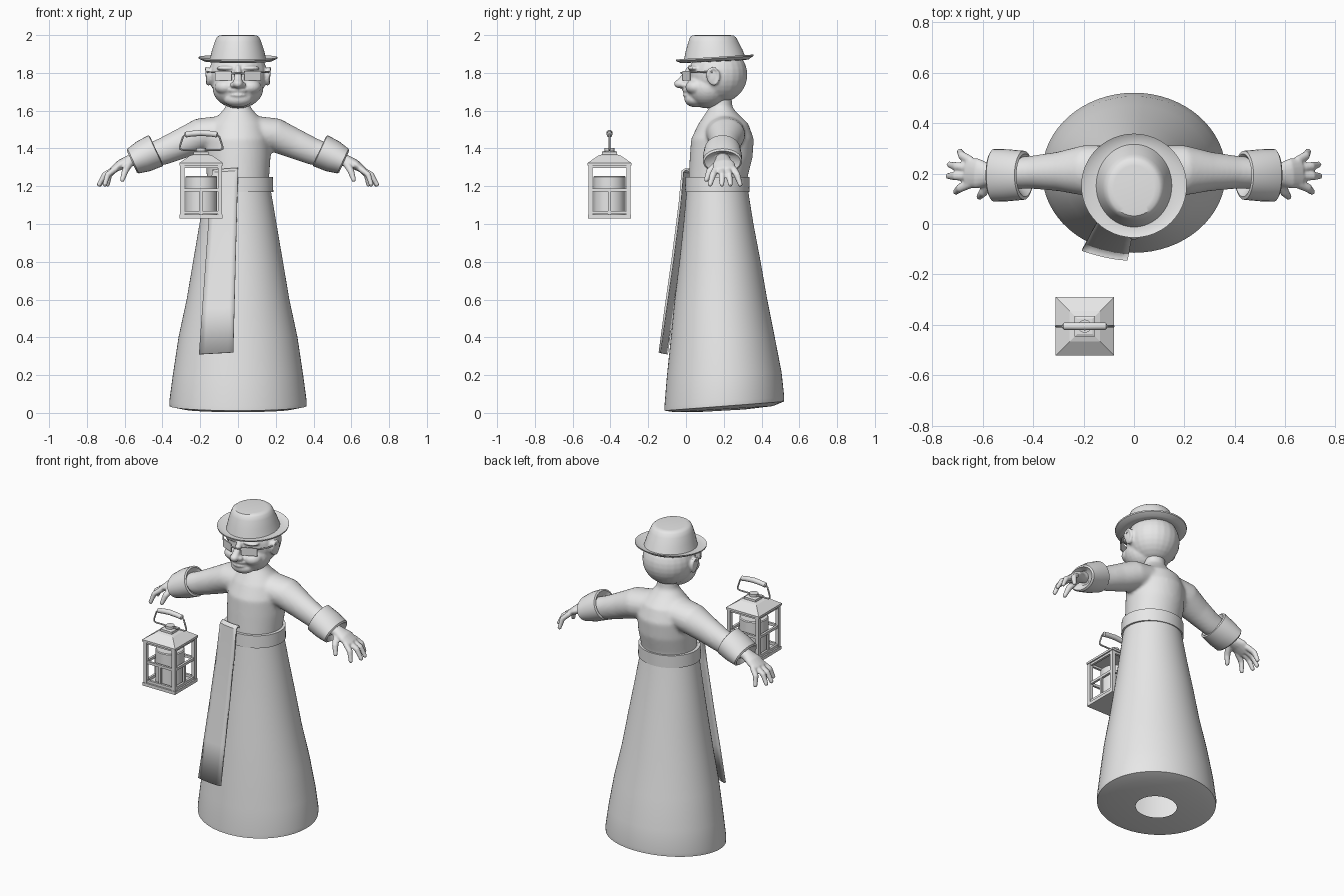
import bpy, bmesh, math
from mathutils import Vector, Matrix

if "Cube" in bpy.data.objects:
    bpy.data.objects.remove(bpy.data.objects["Cube"], do_unlink=True)

clay = bpy.data.materials.new("plain_grey")
clay.use_nodes = True
GREY = (0.8, 0.8, 0.8, 1)
clay.diffuse_color = GREY
clay.node_tree.nodes["Principled BSDF"].inputs["Base Color"].default_value = GREY


def finish(name, bm, voxel=0, smooth=True):
    """Turn a bmesh into a named object, optionally fused by voxel remesh."""
    bmesh.ops.recalc_face_normals(bm, faces=bm.faces)
    me = bpy.data.meshes.new(name)
    bm.to_mesh(me)
    bm.free()
    me.materials.append(clay)
    ob = bpy.data.objects.new(name, me)
    bpy.context.collection.objects.link(ob)
    if voxel:
        mod = ob.modifiers.new("fuse", 'REMESH')
        mod.mode = 'VOXEL'
        mod.voxel_size = voxel
        mod.use_smooth_shade = True
        mod = ob.modifiers.new("soften", 'SMOOTH')
        mod.factor = 0.5
        mod.iterations = 5
    elif smooth:
        bpy.ops.object.select_all(action='DESELECT')
        ob.select_set(True)
        bpy.context.view_layer.objects.active = ob
        bpy.ops.object.shade_smooth_by_angle(angle=math.radians(35))
    return ob


def loft(bm, rings, n=32, caps=True, phase=0):
    """Skin through elliptical rings given as centre and two half axes."""
    loops = []
    for c, u, v in rings:
        angles = [2 * math.pi * (i + phase) / n for i in range(n)]
        loops.append([bm.verts.new(Vector(c) + Vector(u) * math.cos(a) + Vector(v) * math.sin(a))
                      for a in angles])
    for a, b in zip(loops, loops[1:]):
        for i in range(n):
            bm.faces.new((a[i], a[(i + 1) % n], b[(i + 1) % n], b[i]))
    if caps:
        bm.faces.new(loops[0])
        bm.faces.new(loops[-1])


def upright(bm, rows, n=48, caps=True):
    """Vertical loft; rows are z, rx, centre y, ry, tilt."""
    loft(bm, [((0, y, z), (rx, 0, 0), (0, ry, t)) for z, rx, y, ry, t in rows], n, caps)


def tube(bm, pts, radii, n=16, caps=True):
    """Loft along a path; each radius is (sideways, other)."""
    pts = [Vector(p) for p in pts]
    rings = []
    for i, p in enumerate(pts):
        d = (pts[min(i + 1, len(pts) - 1)] - pts[max(i - 1, 0)]).normalized()
        ref = Vector((0, 1, 0)) if abs(d.y) < 0.9 else Vector((0, 0, 1))
        u = (ref - d * d.dot(ref)).normalized()
        rings.append((p, u * radii[i][0], d.cross(u) * radii[i][1]))
    loft(bm, rings, n, caps)


def blob(bm, c, r, rot=0):
    m = Matrix.Translation(c) @ Matrix.Rotation(rot, 4, 'X') @ Matrix.Diagonal((*r, 1))
    bmesh.ops.create_uvsphere(bm, u_segments=24, v_segments=16, radius=1, matrix=m)


def box(bm, c, size, rot=0):
    m = Matrix.Translation(c) @ Matrix.Rotation(rot, 4, 'Z') @ Matrix.Diagonal((*size, 1))
    bmesh.ops.create_cube(bm, size=1, matrix=m)


# Robe skirt, with an underside ring open in the middle
bm = bmesh.new()
upright(bm, [(.012, .125, .2, .11, .006), (.02, .29, .2, .26, .016),
             (.036, .362, .202, .316, .024), (.06, .364, .203, .317, .024),
             (.2, .345, .202, .304, .015), (.4, .315, .195, .275, 0),
             (.6, .272, .185, .245, 0), (.8, .238, .18, .215, 0),
             (1, .204, .172, .185, 0), (1.2, .17, .165, .16, 0)], 64, False)
finish("robe_skirt", bm)

# Torso, neck and sleeves fused together
bm = bmesh.new()
upright(bm, [(1.12, .165, .165, .155, 0), (1.25, .165, .17, .156, 0),
             (1.35, .172, .186, .166, 0), (1.45, .172, .193, .166, 0),
             (1.53, .145, .198, .132, 0), (1.585, .095, .188, .085, 0),
             (1.62, .065, .185, .06, 0), (1.7, .06, .185, .055, 0)])
for s in (-1, 1):
    tube(bm, [(s * .03, .2, 1.495), (s * .2, .213, 1.47), (s * .3, .208, 1.425),
              (s * .4, .205, 1.383), (s * .52, .2, 1.345)],
         [(.11, .085), (.1, .09), (.078, .08), (.066, .071), (.06, .06)], 24)
finish("robe_top", bm, .011)

# Turned-back cuffs
for s, side in ((-1, "right"), (1, "left")):
    bm = bmesh.new()
    path = [(.46, .05, .05), (.432, .085, .08), (.436, .097, .09), (.5, .103, .086),
            (.555, .104, .072), (.562, .095, .062), (.54, .05, .04)]
    tube(bm, [(s * x, .193, 1.39 - (x - .432) * .46) for x, _, _ in path],
         [(.05, .05)] * len(path), 32)
    # set each ring to its own size with a fixed axis, so the fold is not skewed
    bm.free()
    bm = bmesh.new()
    loft(bm, [((s * x, .193, 1.39 - (x - .432) * .46), (0, ry, 0), (s * rz * .42, 0, rz * .91))
              for x, ry, rz in path], 32)
    finish(side + "_cuff", bm)

    # Hand with four fingers and a thumb
    bm = bmesh.new()
    tube(bm, [(s * .52, .195, 1.35), (s * .57, .195, 1.335), (s * .62, .2, 1.315),
              (s * .665, .205, 1.285)],
         [(.036, .034), (.042, .032), (.06, .027), (.058, .018)])
    for y0, y1, reach in ((.25, .287, .69), (.22, .235, .73), (.19, .19, .735), (.16, .128, .705)):
        tip = Vector((s * reach, y1, 1.21))
        base = Vector((s * .645, y0, 1.295))
        mid = base.lerp(tip, .55) + Vector((s * .012, 0, .012))
        tube(bm, [base, mid, tip], [(.018, .017), (.018, .016), (.013, .012)], 12)
        blob(bm, tip, (.013, .013, .013))
    thumb = [(s * .575, .17, 1.32), (s * .598, .125, 1.28), (s * .612, .108, 1.235)]
    tube(bm, thumb, [(.02, .02), (.019, .018), (.013, .013)], 12)
    blob(bm, thumb[-1], (.013, .013, .013))
    finish(side + "_hand", bm, .0055)

# Belt
bm = bmesh.new()
upright(bm, [(1.17, .165, .165, .15, 0), (1.17, .187, .165, .17, 0),
             (1.248, .184, .167, .17, 0), (1.248, .165, .167, .15, 0)], 64)
finish("belt", bm)

# Hanging sash, curved across and draped over the belt
bm = bmesh.new()
rows = [(1.2, .035), (1.265, .025), (1.282, 0), (1.27, -.018), (1.1, -.033),
        (.8, -.071), (.55, -.107), (.31, -.139)]
grid = []
for z, y in rows:
    k = (1.28 - z) / .97
    left, right = -.135 - .07 * k, -.025 * k
    grid.append([bm.verts.new((left + (right - left) * i / 6, y + .038 * (1 - i / 6) ** 1.6,
                               z + .01 * i / 6)) for i in range(7)])
for a, b in zip(grid, grid[1:]):
    for i in range(6):
        bm.faces.new((a[i], a[i + 1], b[i + 1], b[i]))
sash = finish("sash", bm)
solid = sash.modifiers.new("thickness", 'SOLIDIFY')
solid.thickness = .012
solid.offset = 0

# Head: skull, jaw, nose, lips, brows and ears fused together
bm = bmesh.new()
blob(bm, (0, .17, 1.79), (.155, .155, .15))
blob(bm, (0, .115, 1.72), (.135, .118, .108))
blob(bm, (0, .05, 1.66), (.075, .058, .042))
blob(bm, (0, .025, 1.682), (.05, .043, .014))
blob(bm, (0, .025, 1.708), (.06, .045, .018))
blob(bm, (0, -.03, 1.742), (.028, .034, .024))
tube(bm, [(0, .03, 1.83), (0, -.002, 1.79), (0, -.028, 1.75)],
     [(.02, .016), (.016, .02), (.022, .024)])
for s in (-1, 1):
    blob(bm, (s * .024, -.012, 1.736), (.018, .022, .016))
    blob(bm, (s * .065, .055, 1.725), (.058, .058, .042))
    blob(bm, (s * .06, .045, 1.825), (.055, .038, .014))
    blob(bm, (s * .157, .14, 1.78), (.013, .033, .05), .25)
    tube(bm, [(s * (.165 + .004 * math.sin(a)), .143 + .03 * math.cos(a), 1.782 + .044 * math.sin(a))
              for a in [math.radians(d) for d in range(-80, 181, 20)]], [(.008, .008)] * 14, 8)
finish("head", bm, .0065)

# Spectacles: angled lens plates, bridge and temples
bm = bmesh.new()
for s in (-1, 1):
    box(bm, (s * .077, .004, 1.786), (.094, .007, .05), s * .42)
    tube(bm, [(s * .12, .024, 1.803), (s * .158, .075, 1.805), (s * .168, .14, 1.805)],
         [(.005, .005)] * 3, 8)
tube(bm, [(-.036, -.014, 1.795), (0, -.026, 1.8), (.036, -.014, 1.795)], [(.005, .005)] * 3, 8)
finish("spectacles", bm)

# Hat with a curled brim
bm = bmesh.new()
upright(bm, [(1.872, .1, .155, .11, .006), (1.86, .15, .152, .16, .008),
             (1.862, .18, .152, .18, .01), (1.876, .208, .152, .205, .013),
             (1.884, .209, .152, .206, .013), (1.874, .185, .152, .186, .01),
             (1.873, .15, .152, .164, .008), (1.885, .146, .151, .16, .007),
             (1.92, .138, .149, .15, .003), (1.965, .123, .145, .132, 0),
             (1.988, .113, .143, .122, 0), (1.998, .1, .142, .11, 0), (2, .08, .142, .09, 0)])
finish("hat", bm)

# Lantern, built around its own centre
LX, LY = -.195, -.405
bm = bmesh.new()
box(bm, (LX, LY, 1.04), (.228, .228, .02))
for s in (-1, 1):
    for t in (-1, 1):
        box(bm, (LX + s * .1, LY + t * .1, 1.18), (.022, .022, .27))
    for z in (1.06, 1.18, 1.305):
        box(bm, (LX, LY + s * .1, z), (.2, .014, .016))
        box(bm, (LX + s * .1, LY, z), (.014, .2, .016))
    box(bm, (LX, LY + s * .1, 1.115), (.016, .012, .13))
    box(bm, (LX + s * .1, LY, 1.115), (.012, .016, .13))
finish("lantern_frame", bm, smooth=False)

bm = bmesh.new()
loft(bm, [((LX, LY, z), (h * math.sqrt(2), 0, 0), (0, h * math.sqrt(2), 0))
          for h, z in ((.116, 1.31), (.116, 1.323), (.06, 1.362), (.04, 1.368), (.04, 1.382),
                       (.03, 1.386))], 4, True, .5)
loft(bm, [((LX, LY, z), (r, 0, 0), (0, r, 0)) for r, z in ((.026, 1.38), (.026, 1.402))], 20)
finish("lantern_roof", bm, smooth=False)

bm = bmesh.new()
loft(bm, [((LX, LY, z), (r, 0, 0), (0, r, 0))
          for r, z in ((.084, 1.05), (.084, 1.25), (.079, 1.255))], 32)
finish("candle", bm)

# Carrying handle: wire loop with a thicker grip
bm = bmesh.new()
wire = [(-.1, 1.392), (-.113, 1.398), (-.113, 1.41), (-.096, 1.462), (-.085, 1.473),
        (.085, 1.473), (.096, 1.462), (.113, 1.41), (.113, 1.398), (.1, 1.392)]
wire += [(.02, 1.392), (-.1, 1.392)]
tube(bm, [(LX + x, LY, z) for x, z in wire], [(.005, .005)] * len(wire), 8)
grip = [(-.088, .008), (-.082, .015), (-.05, .015), (0, .016), (.05, .015), (.082, .015), (.088, .008)]
tube(bm, [(LX + x, LY, 1.472 + .01 * math.cos(x * 18)) for x, _ in grip],
     [(r, r) for _, r in grip], 16)
finish("lantern_handle", bm)
